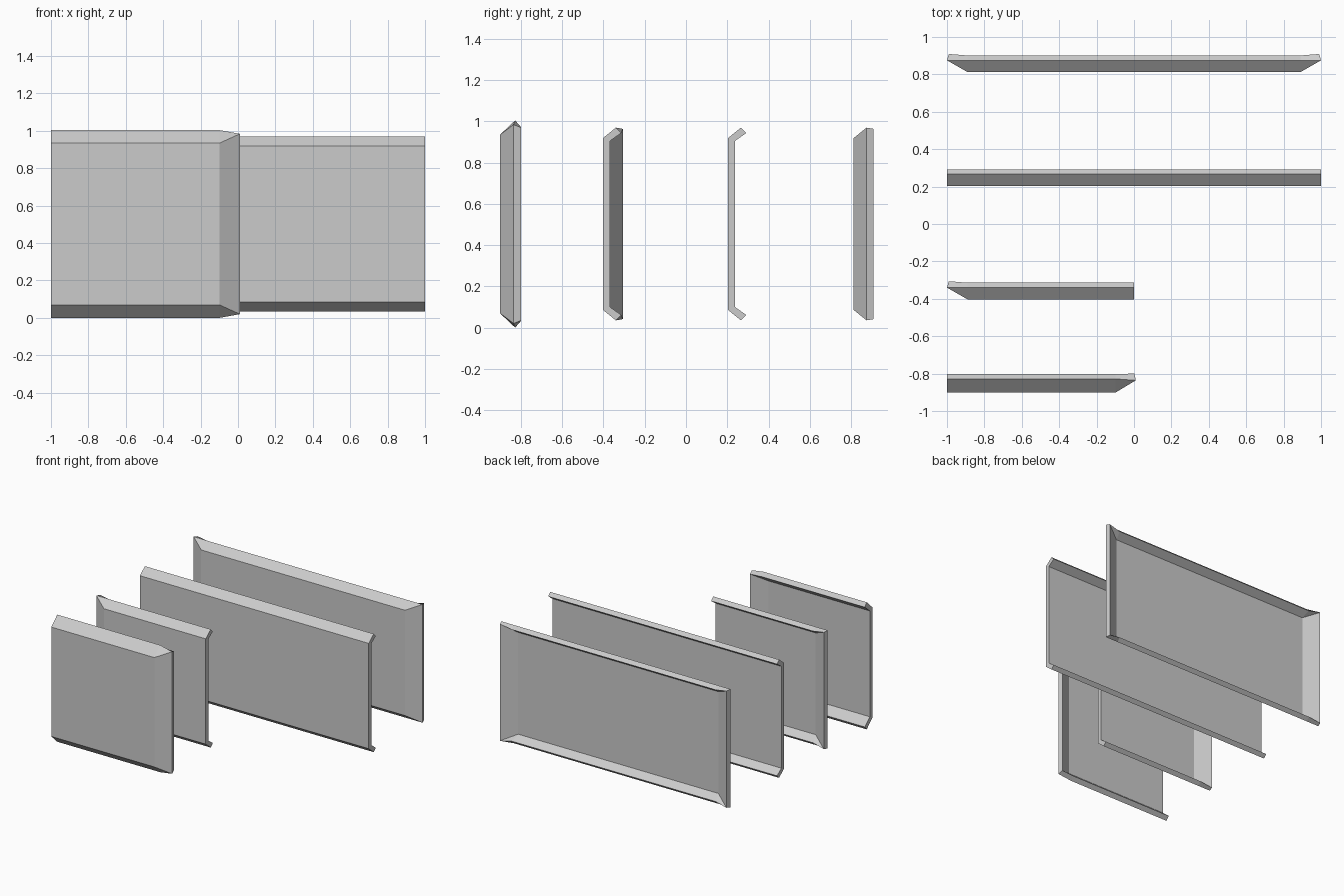
import bpy, bmesh

if "Cube" in bpy.data.objects:
    bpy.data.objects.remove(bpy.data.objects["Cube"])

MID_Z = 0.502
# Section points: F = face corner, R = flange rim, C = rim at a bevelled end.
# Each: (inset from the end, depth behind the face, half height)
SLIM = {
    "outer": {"F": (0.11, 0.0, 0.416), "R": (0.11, 0.063, 0.467), "C": (0.0, 0.063, 0.467)},
    "inner": {"F": (0.125, 0.034, 0.402), "R": (0.11, 0.089, 0.441), "C": (0.01, 0.097, 0.461)},
}
TALL = {
    "outer": {"F": (0.11, 0.0, 0.432), "R": (0.11, 0.074, 0.502), "C": (0.0, 0.066, 0.482)},
    "inner": {"F": (0.125, 0.034, 0.418), "R": (0.11, 0.1, 0.473), "C": (0.008, 0.102, 0.468)},
}


def panel(name, y, x0, x1, bevel_left, bevel_right, section):
    """Folded sheet: flat face, top and bottom flanges, optional end flanges."""
    bm = bmesh.new()
    ends = ((0, x0, 1, bevel_left), (1, x1, -1, bevel_right))
    skins = []
    for skin in ("outer", "inner"):
        v = {}
        for e, x, sign, bevel in ends:
            for key in ("FRC" if bevel else "FR"):
                inset, depth, half = section[skin][key]
                px = x + sign * inset if bevel else x
                for s in (-1, 1):
                    v[key, e, s] = bm.verts.new((px, y + depth, MID_Z + s * half))
        # Face and long flanges
        bm.faces.new([v["F", 0, -1], v["F", 1, -1], v["F", 1, 1], v["F", 0, 1]])
        for s in (-1, 1):
            bm.faces.new([v["F", 0, s], v["F", 1, s], v["R", 1, s], v["R", 0, s]])
        # End flanges with corner triangles
        for e, x, sign, bevel in ends:
            if bevel:
                bm.faces.new([v["F", e, -1], v["F", e, 1], v["C", e, 1], v["C", e, -1]])
                for s in (-1, 1):
                    bm.faces.new([v["F", e, s], v["R", e, s], v["C", e, s]])
        skins.append(v)

    # Sheet thickness around the open border
    loop = []
    for e, s, bevel in ((1, -1, bevel_right), (0, 1, bevel_left)):
        k = "C" if bevel else "F"
        loop += [("R", e, s), (k, e, s), (k, e, -s), ("R", e, -s)]
    o, i = skins
    for a, b in zip(loop, loop[1:] + loop[:1]):
        bm.faces.new([o[a], o[b], i[b], i[a]])
    bmesh.ops.recalc_face_normals(bm, faces=bm.faces)
    mesh = bpy.data.meshes.new(name)
    bm.to_mesh(mesh)
    bm.free()
    bpy.context.collection.objects.link(bpy.data.objects.new(name, mesh))


panel("panel_right_end", -0.902, -1, 0.01, False, True, TALL)
panel("panel_left_end", -0.403, -1, 0, True, False, SLIM)
panel("panel_open_ends", 0.203, -1, 1, False, False, SLIM)
panel("panel_closed_ends", 0.812, -1, 1, True, True, SLIM)
